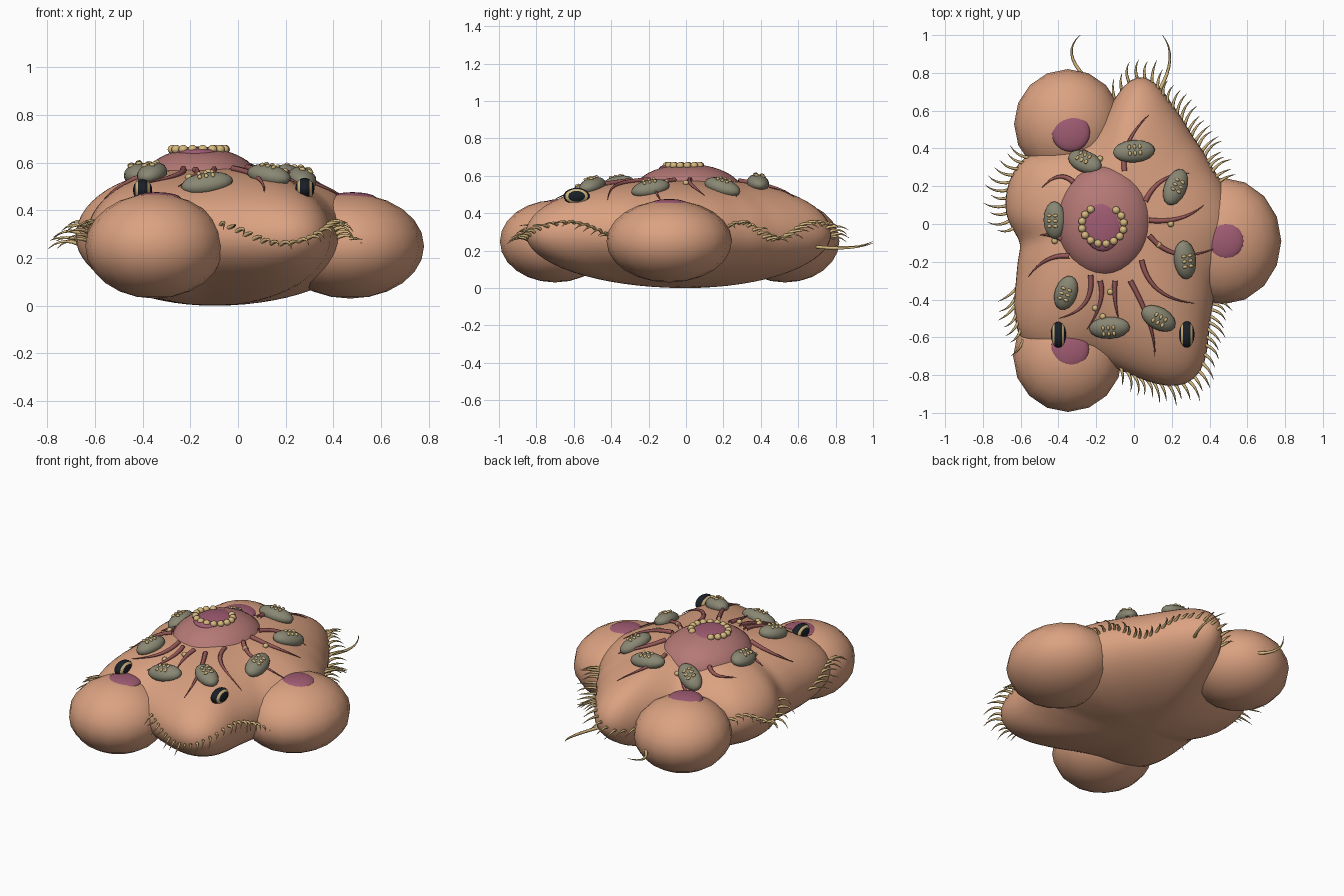
import bpy, bmesh, math, random
from mathutils import Matrix, Vector

if "Cube" in bpy.data.objects:
    bpy.data.objects.remove(bpy.data.objects["Cube"])
random.seed(4)


def material(name, r, g, b):
    m = bpy.data.materials.new(name)
    m.use_nodes = True
    m.diffuse_color = (r, g, b, 1)
    node = m.node_tree.nodes["Principled BSDF"]
    node.inputs["Base Color"].default_value = (r, g, b, 1)
    node.inputs["Roughness"].default_value = 0.7
    return m


SKIN = material("peach skin", 0.71, 0.36, 0.22)
DOME = material("dusty rose", 0.46, 0.19, 0.18)
PURPLE = material("mauve", 0.35, 0.105, 0.17)
POD = material("grey green", 0.25, 0.24, 0.17)
TAN = material("pale tan", 0.67, 0.48, 0.21)
BLACK = material("near black", 0.01, 0.014, 0.02)
VEIN = material("vein red", 0.32, 0.1, 0.1)

# Body outline as radius against angle, smoothed
CX, MID, H = -0.1, 0.29, 0.29
OUTLINE = [(0.55, 0), (0.5, .15), (.41, .3), (.3, .47), (.2, .63), (.12, .75), (.02, .8),
           (-.06, .74), (-.12, .61), (-.22, .46), (-.38, .41), (-.6, .34), (-.67, .2),
           (-.68, .05), (-.59, -.1), (-.62, -.3), (-.63, -.5), (-.6, -.63), (-.4, -.75),
           (-.2, -.72), (-.07, -.77), (.1, -.84), (.25, -.87), (.37, -.78), (.39, -.55),
           (.42, -.35), (.52, -.15)]
POLAR = sorted((math.atan2(y, x - CX) % math.tau, math.hypot(x - CX, y)) for x, y in OUTLINE)
POLAR = [(POLAR[-1][0] - math.tau, POLAR[-1][1])] + POLAR + [(POLAR[0][0] + math.tau, POLAR[0][1])]


def raw_radius(a):
    for (a0, r0), (a1, r1) in zip(POLAR, POLAR[1:]):
        if a0 <= a <= a1:
            return r0 + (r1 - r0) * (a - a0) / (a1 - a0)


N = 120
RADII = [raw_radius(i * math.tau / N) for i in range(N)]
for _ in range(3):
    RADII = [(RADII[i - 1] + 2 * RADII[i] + RADII[(i + 1) % N]) / 4 for i in range(N)]


def radius(a):
    f = (a % math.tau) / math.tau * N
    i = int(f) % N
    return RADII[i] + (RADII[(i + 1) % N] - RADII[i]) * (f - int(f))


def top(x, y):
    t = math.hypot(x - CX, y) / radius(math.atan2(y, x - CX))
    return MID + H * math.sqrt(max(0, 1 - t ** 2.4))


def normal_turn(x, y):
    e = 0.04
    n = Vector((top(x - e, y) - top(x + e, y), top(x, y - e) - top(x, y + e), 2 * e))
    return Vector((0, 0, 1)).rotation_difference(n).to_matrix().to_4x4()


def finish(name, bm, *mats):
    me = bpy.data.meshes.new(name)
    bm.to_mesh(me)
    bm.free()
    for p in me.polygons:
        p.use_smooth = True
    for m in mats:
        me.materials.append(m)
    ob = bpy.data.objects.new(name, me)
    bpy.context.collection.objects.link(ob)
    return ob


def blob(bm, loc, size, turn=Matrix(), segs=16, rings=12):
    mat = Matrix.Translation(loc) @ turn @ Matrix.Diagonal((*size, 1))
    return bmesh.ops.create_uvsphere(bm, u_segments=segs, v_segments=rings, radius=1, matrix=mat)["verts"]


def single(name, mat, loc, size, segs=16, rings=12):
    bm = bmesh.new()
    blob(bm, loc, size, segs=segs, rings=rings)
    return finish(name, bm, mat)


def tubes(name, mat, paths, thick):
    """Tapered tubes; each path is a list of points."""
    cu = bpy.data.curves.new(name, "CURVE")
    cu.dimensions, cu.bevel_depth, cu.bevel_resolution = "3D", thick, 1
    for path in paths:
        s = cu.splines.new("POLY")
        s.points.add(len(path) - 1)
        for i, (p, q) in enumerate(zip(s.points, path)):
            p.co = (*q, 1)
            p.radius = 1 - 0.9 * (i / (len(path) - 1)) ** 1.5
        s.use_smooth = True
    cu.materials.append(mat)
    ob = bpy.data.objects.new(name, cu)
    bpy.context.collection.objects.link(ob)
    bpy.ops.object.select_all(action="DESELECT")
    ob.select_set(True)
    bpy.context.view_layer.objects.active = ob
    bpy.ops.object.convert(target="MESH")


def bend(a, b, c, n=8):
    a, b, c = Vector(a), Vector(b), Vector(c)
    b = 2 * b - (a + c) / 2
    return [a * (1 - t) ** 2 + b * 2 * t * (1 - t) + c * t * t for t in (i / n for i in range(n + 1))]


# Lobed body
bm = bmesh.new()
for v in blob(bm, (0, 0, 0), (1, 1, 1), segs=N, rings=32):
    t = min(1, math.hypot(v.co.x, v.co.y))
    r = radius(math.atan2(v.co.y, v.co.x))
    z = math.sqrt(max(0, 1 - t ** 2.4)) if v.co.z > 0 else v.co.z
    if t > 0.999:
        z = 0
    v.co = (CX + v.co.x * r, v.co.y * r, MID + H * z)
finish("lobed_body", bm, SKIN)

# Three side bulges with coloured caps
for side, x, y, rx, ry, cx, cy in (("front", -.35, -.7, .29, .295, -.34, -.665),
                                   ("back", -.35, .53, .285, .29, -.335, .485),
                                   ("left", .47, -.09, .31, .335, .48, -.09)):
    single(side + "_bulge", SKIN, (x, y, .25), (rx, ry, .22))
    single(side + "_bulge_cap", PURPLE, (cx, cy, .448), (.102, .102, .028), 24)

# Central dome, its crown and bead ring
single("central_dome", DOME, (-.155, .01, .5), (.258, .3, .163), 32, 20)
single("dome_crown", PURPLE, (-.165, -.01, .64), (.105, .135, .028), 24)
bm = bmesh.new()
for i in range(14):
    a = math.radians(125 + i * 22)
    blob(bm, (-.165 + .112 * math.cos(a), .1 * math.sin(a) - .005, .655), (.021, .021, .019), segs=10, rings=8)
finish("dome_beads", bm, TAN)

# Pods resting on the body, each with rows of small beads
pods, beads = bmesh.new(), bmesh.new()
for x, y, deg, length in ((0, .385, 5, .112), (-.26, .33, -30, .1), (.22, .195, 65, .105),
                          (.27, -.19, 98, .105), (.13, -.5, -30, .1), (-.13, -.55, 5, .11),
                          (-.36, -.365, 70, .095), (-.42, .02, 90, .1)):
    turn = normal_turn(x, y) @ Matrix.Rotation(math.radians(deg), 4, "Z")
    spot = Vector((x, y, top(x, y) + .012))
    blob(pods, spot, (length, .06, .045), turn)
    for u in (-.035, 0, .035):
        for w in (-.017, .017):
            blob(beads, spot + turn @ Vector((u * .8, w, .042)), (.009, .014, .009), turn, 8, 6)
finish("pods", pods, POD)
for x, y in ((.195, 0), (.13, -.11), (-.125, -.36), (-.165, -.49), (-.205, -.445), (-.18, .345), (-.42, -.09)):
    blob(beads, (x, y, top(x, y) + .005), (.017, .017, .015), segs=8, rings=6)
finish("small_beads", beads, TAN)

# Banded eyes facing sideways
for side, x in (("right", -.4), ("left", .28)):
    bm = bmesh.new()
    centre = Vector((x, -.585, top(x, -.585) + .015))
    blob(bm, centre, (.045, .07, .04), Matrix.Rotation(math.pi / 2, 4, "Y"), 24, 18)
    for f in bm.faces:
        reach = abs(f.calc_center_median().x - centre.x) / .04
        f.material_index = int(.52 < reach < .72)
    finish(side + "_eye", bm, BLACK, TAN)

# Veins spreading from the dome
veins = []
for a, b, c in (((-.05, .28), (-.03, .43), (.08, .58)), ((.06, .12), (.15, .23), (.29, .27)),
                ((.08, .02), (.24, .03), (.37, .1)), ((.08, -.06), (.24, -.16), (.45, -.12)),
                ((.04, -.19), (.13, -.35), (.32, -.42)), ((-.02, -.3), (.08, -.52), (.11, -.7)),
                ((-.1, -.3), (-.1, -.4), (-.08, -.51)), ((-.18, -.3), (-.18, -.42), (-.25, -.56)),
                ((-.23, -.27), (-.26, -.42), (-.4, -.5)), ((-.34, -.17), (-.46, -.19), (-.56, -.28)),
                ((-.38, -.08), (-.44, -.06), (-.5, -.06)), ((-.32, .22), (-.4, .25), (-.49, .19)),
                ((-.21, .28), (-.25, .38), (-.37, .39))):
    veins.append([(p.x, p.y, top(p.x, p.y) + .007) for p in bend((*a, 0), (*b, 0), (*c, 0), 12)])
tubes("veins", VEIN, veins, .014)

# Bristles along a wavy line around the rim
hairs = []
for start, end, count in ((22, 90, 24), (272, 325, 24), (138, 182, 12), (213, 234, 8)):
    for i in range(count):
        deg = start + (end - start) * i / (count - 1)
        a = math.radians(deg)
        z = .3 - .045 * math.cos(math.radians(9 * (deg - 288)))
        r = radius(a) * math.sqrt(1 - ((z - MID) / H) ** 2) - .01
        base = Vector((CX + r * math.cos(a), r * math.sin(a), z))
        out = Vector((math.cos(a), math.sin(a), 0))
        along = Vector((-out.y, out.x, 0))
        size = random.uniform(.09, .13)
        swing = random.uniform(.1, .3) * size
        hairs.append(bend(base, base + out * size * .5 + along * swing * .7 + Vector((0, 0, .012)),
                          base + out * size + along * swing * .4 + Vector((0, 0, random.uniform(-.02, .01))), 5))
tubes("rim_bristles", TAN, hairs, .009)

# Two long feelers at the back
tubes("long_feelers", TAN, [bend((-.26, .78, .22), (-.33, .9, .22), (-.285, 1, .25)),
                            bend((.13, .7, .22), (.19, .87, .215), (.15, 1, .24))], .01)
